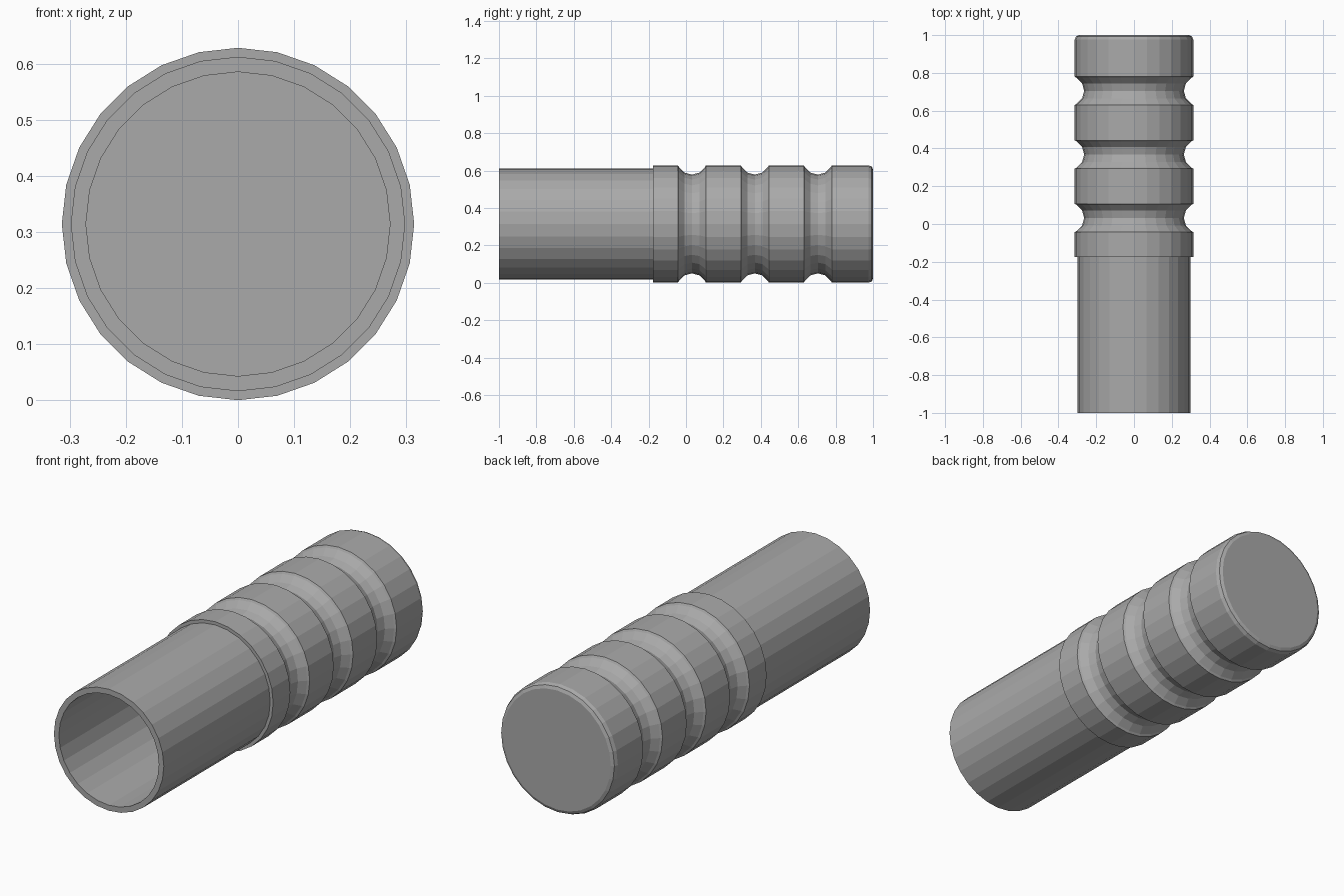
import bpy
import bmesh
from math import sin, cos, tau, radians

cube = bpy.data.objects.get("Cube")
if cube:
    bpy.data.objects.remove(cube)

AXIS_Z = 0.314        # height of the long axis
R_GRIP = 0.314
OUTER, BORE = 28, 24  # sides of the outside and of the narrow bore

grey = bpy.data.materials.new("mid_grey")
grey.use_nodes = True
colour = (0.4, 0.4, 0.4, 1)
grey.diffuse_color = colour
grey.node_tree.nodes["Principled BSDF"].inputs["Base Color"].default_value = colour


def add_ring(bm, y, r, n):
    """Closed loop of n edges around the long axis."""
    vs = [bm.verts.new((r * sin(tau * i / n), y, AXIS_Z + r * cos(tau * i / n)))
          for i in range(n)]
    return [bm.edges.new((vs[i], vs[(i + 1) % n])) for i in range(n)]


def turned_part(name, profile):
    """Hollow body from a closed profile of (y, radius, sides)."""
    bm = bmesh.new()
    rings = [add_ring(bm, *p) for p in profile]
    for i, ring in enumerate(rings):
        bmesh.ops.bridge_loops(bm, edges=rings[i - 1] + ring)
    bmesh.ops.recalc_face_normals(bm, faces=bm.faces)
    mesh = bpy.data.meshes.new(name)
    bm.to_mesh(mesh)
    bm.free()
    mesh.materials.append(grey)
    obj = bpy.data.objects.new(name, mesh)
    bpy.context.collection.objects.link(obj)
    return obj


# Thin front tube, seated slightly inside the grip
turned_part("front_tube", [
    (-0.17, 0.271, OUTER), (-1, 0.271, OUTER),
    (-1, 0.298, OUTER), (-0.17, 0.298, OUTER)])

# Grip sleeve: three rounded grooves and a bevelled rear lip
grip = [(-0.176, 0.241, BORE), (-0.176, R_GRIP, OUTER)]
for centre in (0.032, 0.368, 0.705):
    grip.append((centre - 0.075, R_GRIP, OUTER))
    for a in range(-60, 61, 30):
        grip.append((centre + 0.08 * sin(radians(a)),
                     0.344 - 0.08 * cos(radians(a)), OUTER))
    grip.append((centre + 0.075, R_GRIP, OUTER))
grip += [(0.976, R_GRIP, OUTER), (0.993, 0.307, OUTER),
         (1, 0.292, OUTER), (1, 0.241, BORE)]
turned_part("grooved_grip", grip)
